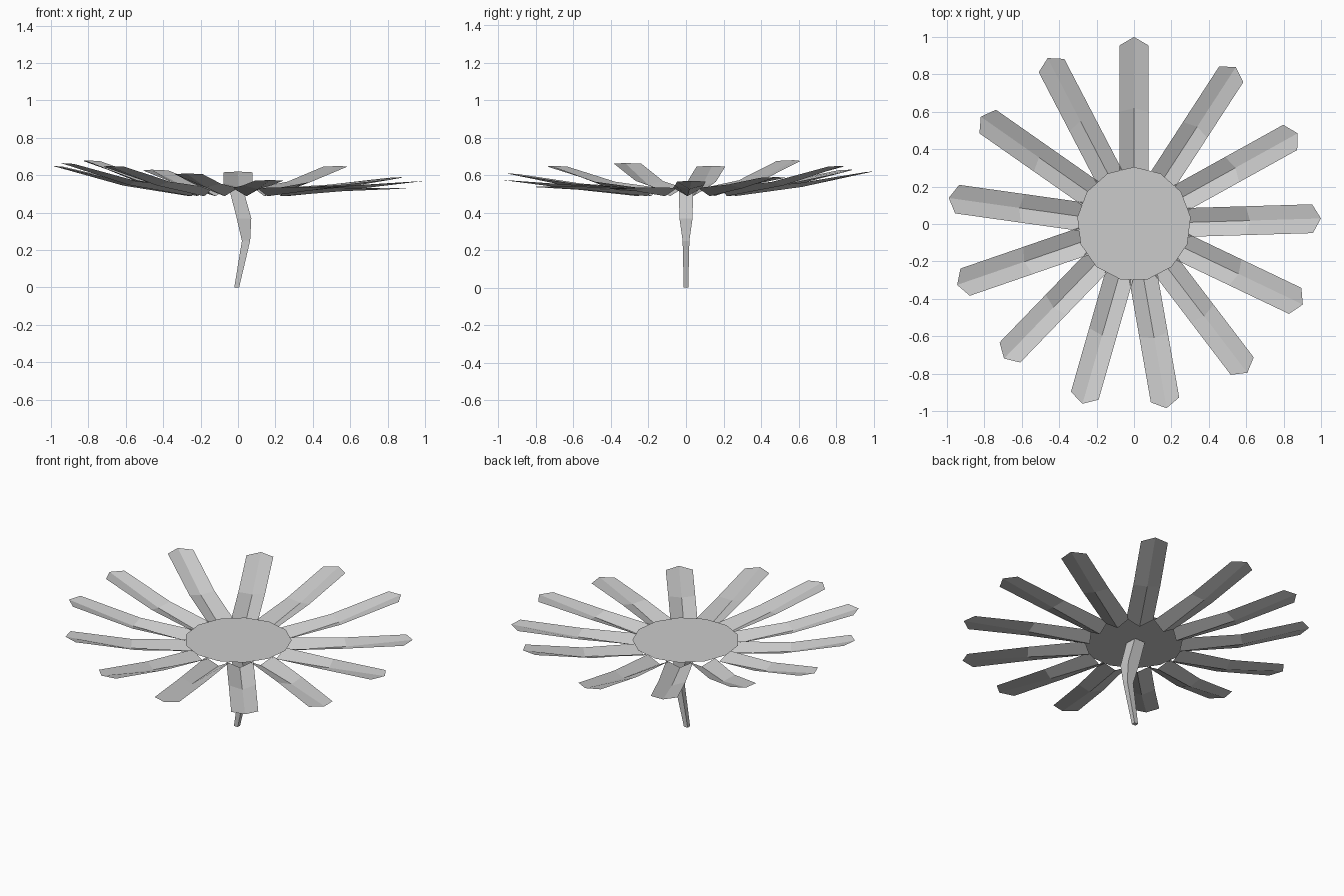
import bpy
from math import radians, cos, sin, pi

if "Cube" in bpy.data.objects:
    bpy.data.objects.remove(bpy.data.objects["Cube"])


def add_mesh(name, verts, faces):
    mesh = bpy.data.meshes.new(name)
    mesh.from_pydata(verts, [], faces)
    mesh.update()
    obj = bpy.data.objects.new(name, mesh)
    bpy.context.collection.objects.link(obj)
    return obj


# Flower centre: flat 13-sided disc
R, DISC_Z = 0.305, 0.54
ring = [(R * cos(pi / 2 + i * 2 * pi / 13), R * sin(pi / 2 + i * 2 * pi / 13), DISC_Z)
        for i in range(13)]
add_mesh("flower_centre", ring, [tuple(range(13))])


# Petals: keeled at the base, flattening and rising towards a pointed tip
def petal(index, angle, tip_z):
    w = 0.077
    mid_z = 0.50 + 0.25 * (tip_z - 0.47)
    # rows of (radius, keel height, edge radius, edge height)
    rows = [(0.26, 0.488, 0.27, 0.532),
            (0.62, mid_z, 0.60, mid_z + 0.02),
            (1.00, tip_z, 0.955, tip_z - 0.004)]
    c, s = cos(radians(angle)), sin(radians(angle))
    verts = []
    for r, kz, er, ez in rows:
        for x, y, z in ((er, w, ez), (r, 0, kz), (er, -w, ez)):
            verts.append((x * c - y * s, x * s + y * c, z))
    faces = []
    for row in (0, 3):
        for k in (0, 1):
            a = row + k
            faces.append((a, a + 1, a + 4, a + 3))
    add_mesh(f"petal_{index:02d}", verts, faces)


petals = [(90, .62), (57, .65), (29, .59), (1.7, .57), (-25.5, .53),
          (-52.7, .54), (-80, .575), (-106, .61), (-134, .65),
          (-161, .665), (172, .65), (145, .68), (117.5, .63)]
for i, (ang, tip) in enumerate(petals, 1):
    petal(i, ang, tip)

# Stem: bent, four-sided, thinning towards the ground
# sections of (height, centre x, half width x, half width y)
sections = [(0, -0.007, 0.013, 0.012), (0.25, 0.043, 0.022, 0.018),
            (0.37, 0.032, 0.039, 0.035), (DISC_Z - 0.005, -0.012, 0.037, 0.038)]
verts = [(cx + sx * hx, sy * hy, z) for z, cx, hx, hy in sections
         for sx, sy in ((-1, -1), (1, -1), (1, 1), (-1, 1))]
faces = [(3, 2, 1, 0), (12, 13, 14, 15)]
for row in range(3):
    for k in range(4):
        a, b = row * 4 + k, row * 4 + (k + 1) % 4
        faces.append((a, b, b + 4, a + 4))
add_mesh("stem", verts, faces)
